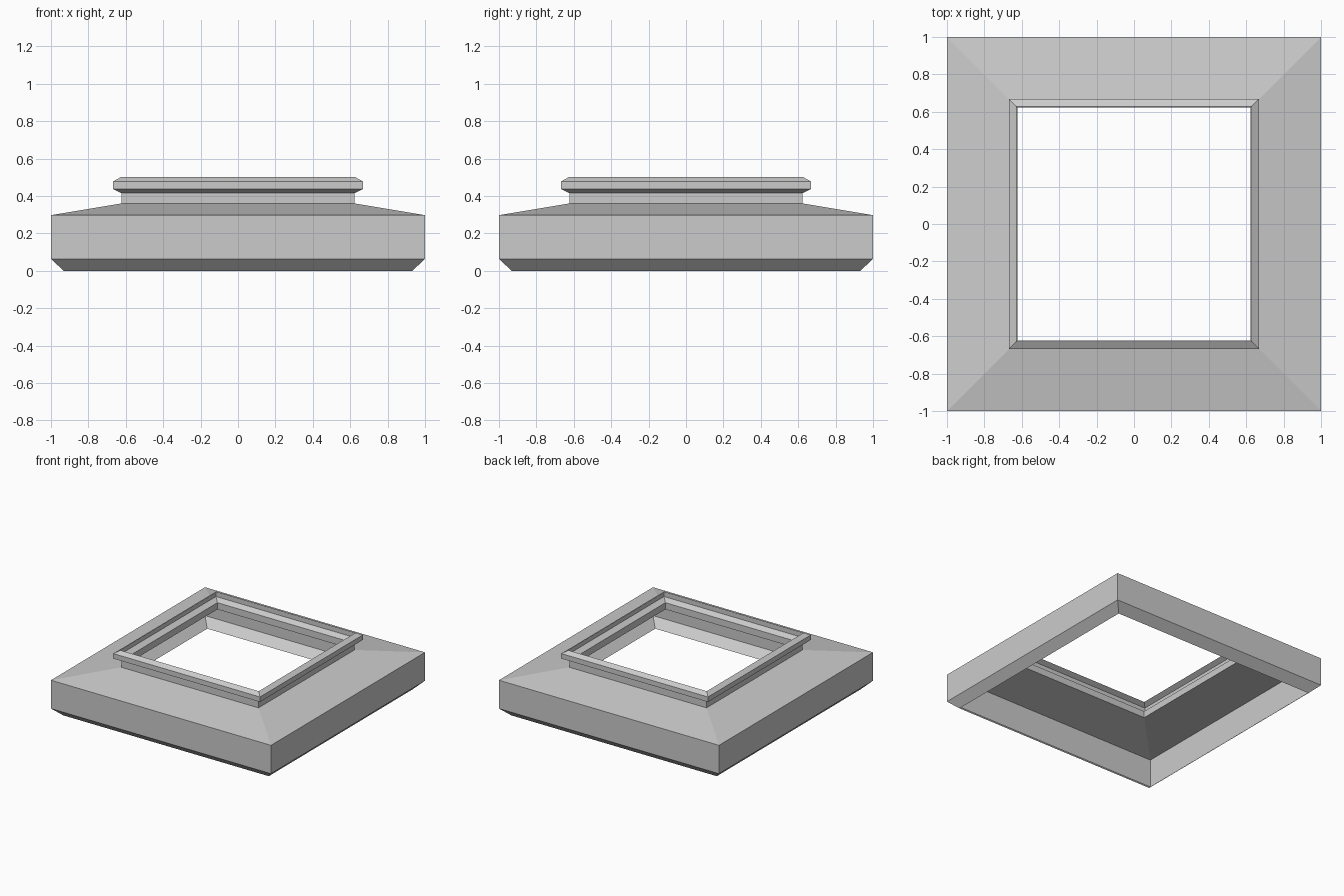
import bpy
import bmesh

cube = bpy.data.objects.get("Cube")
if cube:
    bpy.data.objects.remove(cube, do_unlink=True)

# One plain grey for the whole piece
grey = bpy.data.materials.new("stone_grey")
grey.use_nodes = True
colour = (0.6, 0.6, 0.6, 1)
grey.diffuse_color = colour
grey.node_tree.nodes["Principled BSDF"].inputs["Base Color"].default_value = colour


def square_sweep(name, profile):
    """Loft an open shell through square rings given as (half width, height)."""
    bm = bmesh.new()
    rings = []
    for half, z in profile:
        corners = [(-half, -half), (half, -half), (half, half), (-half, half)]
        rings.append([bm.verts.new((x, y, z)) for x, y in corners])
    for low, high in zip(rings, rings[1:]):
        for i in range(4):
            j = (i + 1) % 4
            bm.faces.new((low[i], low[j], high[j], high[i]))
    mesh = bpy.data.meshes.new(name)
    bm.to_mesh(mesh)
    bm.free()
    mesh.materials.append(grey)
    obj = bpy.data.objects.new(name, mesh)
    bpy.context.collection.objects.link(obj)
    return obj


# Wide base: chamfered foot, upright wall and shallow sloping top
square_sweep("base_skirt", [(0.933, 0), (1, 0.064), (1, 0.297), (0.623, 0.36)])

# Upright neck and projecting rim around the open centre
square_sweep("neck_and_rim", [(0.623, 0.36), (0.623, 0.415), (0.667, 0.437),
                              (0.667, 0.478), (0.628, 0.5)])
